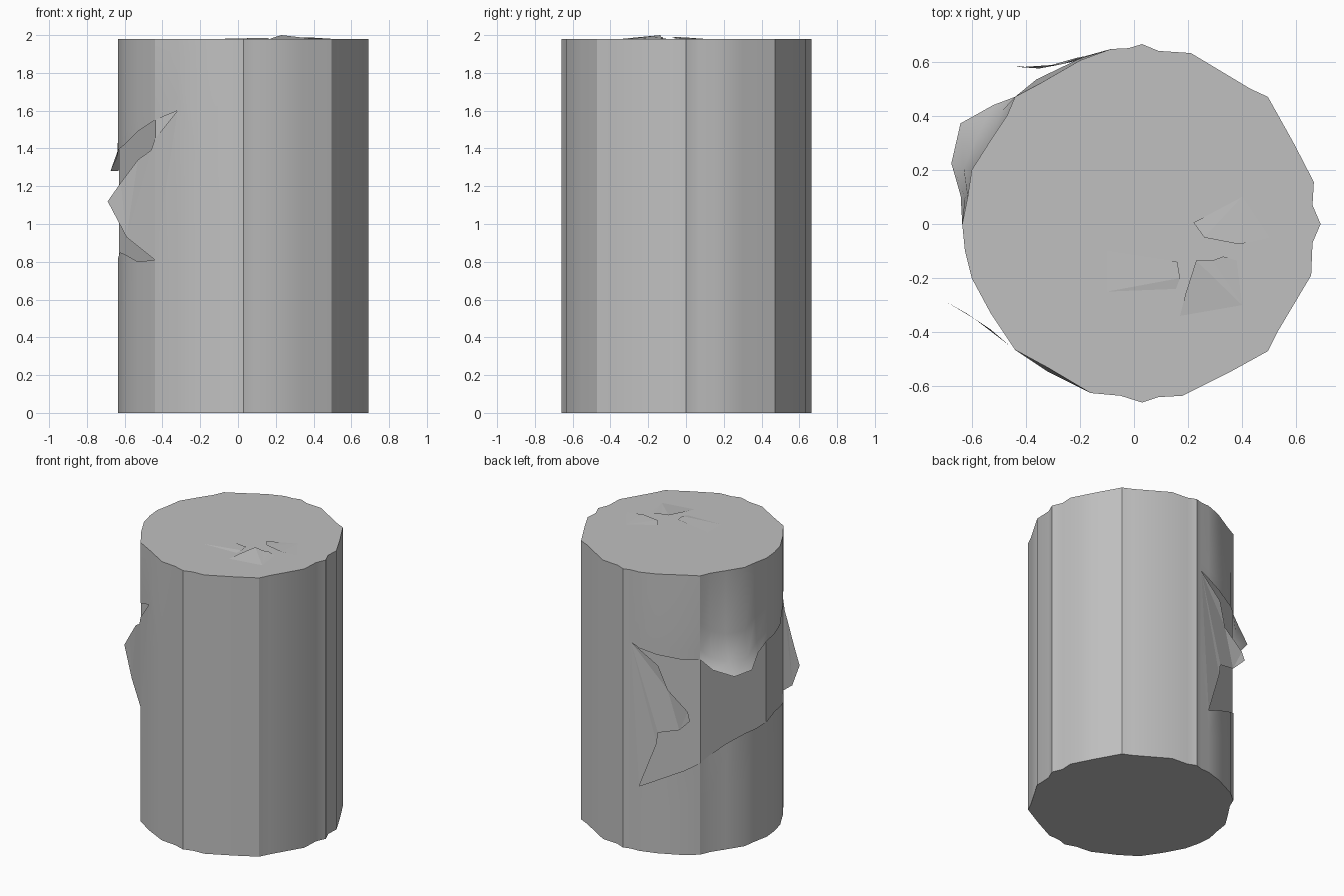
import bpy, bmesh, math

cube = bpy.data.objects.get("Cube")
if cube:
    bpy.data.objects.remove(cube)

metal = bpy.data.materials.new("grey_metal")
metal.use_nodes = True
GREY = (0.53, 0.53, 0.53, 1)
metal.diffuse_color = GREY
metal.node_tree.nodes["Principled BSDF"].inputs["Base Color"].default_value = GREY

CX, TOP, RADIUS = 0.027, 1.98, 0.663


def make(name, bm):
    mesh = bpy.data.meshes.new(name)
    bm.to_mesh(mesh)
    bm.free()
    mesh.materials.append(metal)
    obj = bpy.data.objects.new(name, mesh)
    bpy.context.collection.objects.link(obj)
    return obj


def patch(name, points, faces):
    bm = bmesh.new()
    verts = [bm.verts.new(p) for p in points]
    for f in faces:
        bm.faces.new([verts[i] for i in f])
    return make(name, bm)


def column(x, y, upper=1.0, lower=1.0, lip=1.0, top=1.0):
    """Vertical strip of wall points, torn open between lower and upper."""
    bend = lip - 1
    rows = [(0, 1), (lower * 0.6, 1), (lower, 1), (upper, lip),
            (upper + 0.07, 1 + bend * 0.4), (upper + 0.25, 1), (TOP, top)]
    return [(CX + (x - CX) * s, y * s, z) for z, s in rows]


# Wall outline, counterclockwise from the back, with the tear in the -x side
columns = [
    column(0.03, 0.665),
    column(-0.02, 0.65, 1.47, 1.47),
    column(-0.085, 0.647, 1.44, 0.46),
    column(-0.2, 0.612, 1.41, 0.52, top=0.99),
    column(-0.36, 0.535, 1.385, 0.6, top=0.97),
    column(-0.44, 0.47, 1.385, 0.65),
    column(-0.47, 0.4, 1.32, 0.69, 1.1),
    column(-0.53, 0.31, 1.28, 0.75, 1.2),
    column(-0.6, 0.2, 1.28, 0.8, 1.12),
    column(-0.615, 0.1, 1.35, 0.8, 1.04),
    column(-0.635, 0, 1.39, 0.82),
    column(-0.625, -0.1, 1.4, 0.85),
    column(-0.6, -0.2, 1.42, 0.84),
    column(-0.53, -0.33, 1.49, 0.8),
    column(-0.44, -0.465, 1.55, 0.81),
    column(-0.32, -0.545, 1.6, 1.6, top=0.98),
    column(-0.16, -0.625),
    column(-0.05, -0.635),
]
plain = [(0.03, -0.66), (0.09, -0.64), (0.18, -0.635), (0.35, -0.55),
         (0.495, -0.47), (0.53, -0.4), (0.655, -0.19), (0.66, -0.07),
         (0.69, 0), (0.66, 0.07), (0.665, 0.155), (0.59, 0.3),
         (0.495, 0.47), (0.43, 0.5), (0.21, 0.632), (0.09, 0.64)]
columns += [column(x, y) for x, y in plain]

bm = bmesh.new()
grid = [[bm.verts.new(p) for p in col] for col in columns]
for i, a in enumerate(grid):
    b = grid[(i + 1) % len(grid)]
    for r in range(6):
        if r != 2:
            bm.faces.new((a[r], b[r], b[r + 1], a[r + 1])).smooth = True
bmesh.ops.remove_doubles(bm, verts=bm.verts, dist=0.0005)


# Creases run up the eight corners of the drum
def on_corner(v):
    angle = math.atan2(v.co.y, v.co.x - CX) / (math.pi / 4)
    return abs(angle - round(angle)) < 0.03


for e in bm.edges:
    if all(on_corner(v) for v in e.verts):
        e.smooth = False
make("drum_wall", bm)

# End caps
for name, row in (("top_cap", -1), ("bottom_cap", 0)):
    ring = [col[row] for col in columns]
    patch(name, ring if row else ring[::-1], [range(len(ring))])

# Faceted core seen through the tear
bm = bmesh.new()
bmesh.ops.create_cone(bm, cap_ends=True, segments=8, radius1=RADIUS - 0.006,
                      radius2=RADIUS - 0.006, depth=TOP - 0.02)
bmesh.ops.translate(bm, verts=bm.verts, vec=(CX, 0, TOP / 2))
core = make("inner_core", bm)

# Curled flap on the back edge of the tear
patch("back_flap",
      [(-0.02, 0.65, 1.47), (-0.085, 0.647, 0.46), (-0.2, 0.615, 0.78),
       (-0.21, 0.615, 0.86), (-0.35, 0.575, 0.9), (-0.44, 0.585, 0.99),
       (-0.42, 0.58, 1.05), (-0.27, 0.59, 1.17), (-0.21, 0.612, 1.335)],
      [(0, 2, 1), (0, 3, 2), (0, 7, 3), (0, 8, 7), (3, 7, 4),
       (4, 7, 6), (4, 6, 5)])

# Pointed flap on the front edge of the tear
patch("front_flap",
      [(-0.44, -0.465, 0.81), (-0.59, -0.35, 0.93), (-0.69, -0.29, 1.12),
       (-0.62, -0.33, 1.22), (-0.53, -0.39, 1.34), (-0.46, -0.45, 1.39),
       (-0.44, -0.465, 1.45), (-0.32, -0.545, 1.6)],
      [(0, 5, 1), (1, 5, 4), (1, 4, 3), (1, 3, 2), (0, 6, 5), (0, 7, 6)])

# Small raised tears on the lid
patch("lid_tear_front",
      [(0.17, -0.34, TOP), (0.4, -0.3, TOP), (0.38, -0.135, TOP),
       (0.33, -0.12, 1.988), (0.29, -0.135, 1.992), (0.23, -0.135, 2.0),
       (0.19, -0.26, 1.988)],
      [(0, 1, 6), (1, 5, 6), (1, 4, 5), (1, 3, 4), (1, 2, 3)])
patch("lid_tear_back",
      [(0.5, -0.05, TOP), (0.4, 0.1, TOP), (0.22, 0.005, 1.987),
       (0.26, -0.05, 1.99), (0.39, -0.075, 1.987)],
      [(0, 1, 4), (1, 3, 4), (1, 2, 3)])
patch("lid_tear_side",
      [(0.155, -0.24, TOP), (0.17, -0.2, 1.986), (0.16, -0.14, 1.986),
       (-0.1, -0.1, TOP), (-0.1, -0.25, TOP)],
      [(0, 1, 4), (1, 3, 4), (1, 2, 3)])
